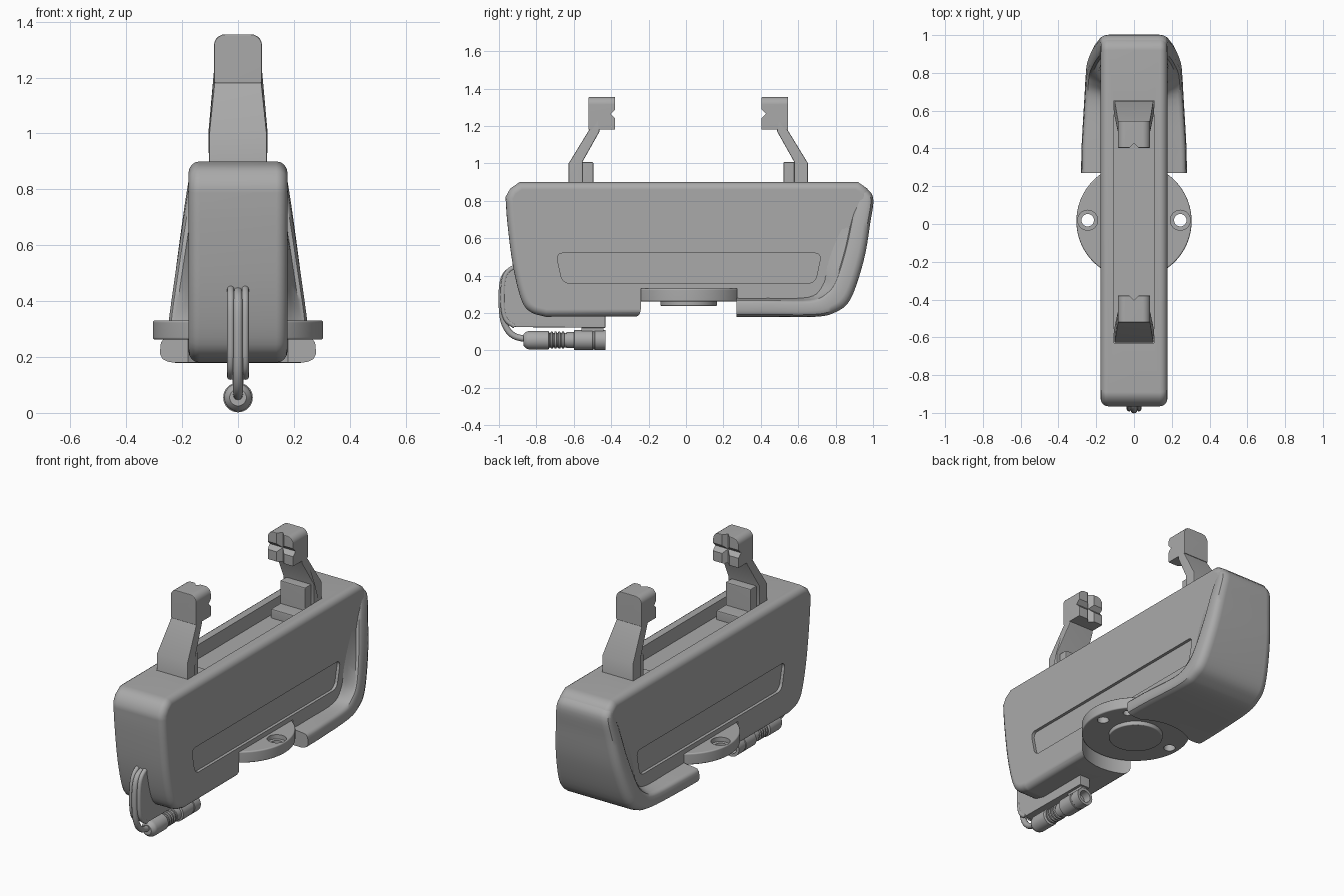
import bpy, bmesh, math
from mathutils import Vector, Matrix

old = bpy.data.objects.get("Cube")
if old:
    bpy.data.objects.remove(old, do_unlink=True)

grey = bpy.data.materials.new("plain_grey")
grey.use_nodes = True
grey.diffuse_color = (0.4, 0.4, 0.4, 1)
grey.node_tree.nodes["Principled BSDF"].inputs["Base Color"].default_value = (0.4, 0.4, 0.4, 1)


def add(name, bm):
    bmesh.ops.recalc_face_normals(bm, faces=bm.faces)
    me = bpy.data.meshes.new(name)
    bm.to_mesh(me)
    bm.free()
    me.materials.append(grey)
    ob = bpy.data.objects.new(name, me)
    bpy.context.collection.objects.link(ob)
    return ob


def prism(name, pts, x0, x1, corner=0.0):
    """Side outline (y, z) extruded along x, with optional rounded corners."""
    bm = bmesh.new()
    a = [bm.verts.new((x0, y, z)) for y, z in pts]
    b = [bm.verts.new((x1, y, z)) for y, z in pts]
    bm.faces.new(a)
    bm.faces.new(b[::-1])
    n = len(pts)
    for i in range(n):
        bm.faces.new((a[i], b[i], b[(i + 1) % n], a[(i + 1) % n]))
    if corner:
        bmesh.ops.bevel(bm, geom=[bm.edges.get((p, q)) for p, q in zip(a, b)],
                        offset=corner, segments=5, profile=0.5, affect='EDGES')
    return add(name, bm)


def box(name, x, y, z):
    return prism(name, [(y[0], z[0]), (y[1], z[0]), (y[1], z[1]), (y[0], z[1])], *x)


def cylinder(name, r, z0, z1, x=0, y=0, seg=64):
    bm = bmesh.new()
    bmesh.ops.create_cone(bm, cap_ends=True, segments=seg, radius1=r, radius2=r, depth=z1 - z0,
                          matrix=Matrix.Translation((x, y, (z0 + z1) / 2)))
    return add(name, bm)


def finish(ob, bevel=0.0, cutters=(), seg=3):
    """Round the hard edges, subtract cutters, then shade."""
    bpy.ops.object.select_all(action='DESELECT')
    bpy.context.view_layer.objects.active = ob
    ob.select_set(True)
    mods = []
    if bevel:
        m = ob.modifiers.new("round", 'BEVEL')
        m.width, m.segments, m.limit_method, m.angle_limit = bevel, seg, 'ANGLE', math.radians(50)
        mods.append(m.name)
    for c in cutters:
        m = ob.modifiers.new("cut", 'BOOLEAN')
        m.object, m.solver, m.operation = c, 'EXACT', 'DIFFERENCE'
        mods.append(m.name)
    for m in mods:
        bpy.ops.object.modifier_apply(modifier=m)
    bpy.ops.object.shade_smooth_by_angle(angle=math.radians(35))
    ob.modifiers.new("even_shading", 'WEIGHTED_NORMAL').keep_sharp = True
    return ob


def drop(*obs):
    for o in obs:
        bpy.data.objects.remove(o, do_unlink=True)


def spline(rows, steps=5):
    """Smooth interpolation through rows of numbers."""
    v = [Vector(r) for r in rows]
    v = [2 * v[0] - v[1]] + v + [2 * v[-1] - v[-2]]
    out = []
    for a, b, c, d in zip(v, v[1:], v[2:], v[3:]):
        for k in range(steps):
            t = k / steps
            out.append(0.5 * (2 * b + (c - a) * t + (2 * a - 5 * b + 4 * c - d) * t * t
                              + (3 * b - a - 3 * c + d) * t ** 3))
    return out + [v[-2]]


def tube(name, pts, r):
    cu = bpy.data.curves.new(name, 'CURVE')
    cu.dimensions, cu.bevel_depth, cu.bevel_resolution, cu.use_fill_caps = '3D', r, 4, True
    path = spline(pts)
    sp = cu.splines.new('POLY')
    sp.points.add(len(path) - 1)
    for p, c in zip(sp.points, path):
        p.co = (*c, 1)
    cu.materials.append(grey)
    ob = bpy.data.objects.new(name, cu)
    bpy.context.collection.objects.link(ob)


# Main body: rounded slab with disc notch, top channel and side recesses
front = spline([(-0.965, 0.82), (-0.955, 0.68), (-0.925, 0.45), (-0.88, 0.27), (-0.83, 0.205), (-0.75, 0.18)], 4)
back = spline([(0.70, 0.185), (0.80, 0.21), (0.87, 0.28), (0.94, 0.5), (0.975, 0.68), (0.99, 0.82)], 4)
outline = [(-0.89, 0.9), (-0.94, 0.865)] + [tuple(p) for p in front + back] + [(0.97, 0.865), (0.92, 0.9)]
body = prism("main_body", outline, -0.177, 0.177)
notch = cylinder("notch_cutter", 0.312, 0.0, 0.332, y=0.015)
channel = box("channel_cutter", (-0.105, 0.105), (-0.63, 0.655), (0.815, 1.2))
slots = [prism("slot_cutter", [(-0.66, 0.36), (0.69, 0.36), (0.725, 0.52), (-0.695, 0.52)],
               s * 0.159, s * 0.3, 0.035) for s in (-1, 1)]
finish(body, 0.04, [notch, channel] + slots, 4)

# Flared rear skirt: rows are outer y, z, inner y, z, half width, fade length
rows = spline([(0.27, 0.18, 0.27, 0.27, 0.28, 0.15), (0.42, 0.18, 0.42, 0.27, 0.277, 0.15),
               (0.69, 0.18, 0.66, 0.27, 0.262, 0.25), (0.80, 0.205, 0.75, 0.31, 0.256, 0.6),
               (0.88, 0.275, 0.80, 0.38, 0.248, 1.0), (0.95, 0.48, 0.85, 0.54, 0.224, 1.2),
               (0.985, 0.68, 0.885, 0.70, 0.199, 1.2), (1.0, 0.82, 0.91, 0.80, 0.18, 1.0),
               (0.94, 0.885, 0.90, 0.82, 0.17, 0.8)])
bm = bmesh.new()
rings = []
for py, pz, qy, qz, w, k in rows:
    half = [(0, w - 0.05), (0.04, w - 0.028), (0.14, w - 0.01), (0.35, w), (0.8, w - 0.004),
            (0.95, w - 0.015), (1, w - 0.03), (1 + 0.35 * k, 0.165 + 0.25 * (w - 0.165)), (1 + k, 0.16)]
    sec = [(f, -x) for f, x in half[::-1]] + half
    rings.append([bm.verts.new((x, py + f * (qy - py), pz + f * (qz - pz))) for f, x in sec])
for a, b in zip(rings, rings[1:]):
    for i in range(len(a)):
        j = (i + 1) % len(a)
        bm.faces.new((a[i], a[j], b[j], b[i]))
bm.faces.new(rings[0])
bm.faces.new(rings[-1][::-1])
skirt = add("rear_skirt", bm)
finish(skirt, 0, [notch])
drop(notch, channel, *slots)

# Mounting disc with counterbored screw holes and centre boss
holes = []
for s in (-1, 1):
    holes += [cylinder("hole_cutter", 0.033, 0.2, 0.4, s * 0.245, 0.02, 32),
              cylinder("bore_cutter", 0.053, 0.305, 0.4, s * 0.245, 0.02, 32)]
holes.append(cylinder("pin_cutter", 0.025, 0.2, 0.29, 0.19, 0.17, 24))
disc = cylinder("mounting_disc", 0.305, 0.262, 0.331, y=0.015, seg=96)
finish(disc, 0.008, holes)
drop(*holes)
finish(cylinder("disc_boss", 0.152, 0.238, 0.27, y=0.015), 0.006)

# Pair of clamp arms, mirrored front to back
for label, s in (("front", -1), ("rear", 1)):
    def Y(d):
        return 0.0125 + s * d
    arm = prism(label + "_arm", [(Y(d), z) for d, z in
                [(0.64, 0.82), (0.64, 1.0), (0.53, 1.18), (0.53, 1.24), (0.475, 1.24),
                 (0.475, 1.17), (0.565, 1.01), (0.565, 0.82)]], -0.104, 0.104)
    for v in arm.data.vertices:
        if v.co.z > 1.1:
            v.co.x *= 0.82
    finish(arm, 0.006, seg=2)
    # gripping head with rounded top and crossed V grooves
    bm = bmesh.new()
    bmesh.ops.create_cube(bm, size=1, matrix=Matrix.Translation((0, Y(0.4625), 1.2675))
                          @ Matrix.Diagonal((0.172, 0.143, 0.175, 1)))
    top = [e for e in bm.edges if all(v.co.z > 1.3 for v in e.verts)
           and abs(e.verts[0].co.y - e.verts[1].co.y) > 0.1]
    bmesh.ops.bevel(bm, geom=top, offset=0.04, segments=5, profile=0.5, affect='EDGES')
    head = add(label + "_grip_head", bm)
    g, e = Y(0.391), 0.024
    cut_h = prism("groove_cutter", [(g - e, 1.265), (g, 1.265 - e), (g + e, 1.265), (g, 1.265 + e)], -0.2, 0.2)
    cut_v = box("groove_cutter", (-0.017, 0.017), (-0.017, 0.017), (1.0, 1.5))
    cut_v.rotation_euler.z = math.pi / 4
    cut_v.location.y = g
    bpy.context.view_layer.update()
    finish(head, 0.005, [cut_h, cut_v], 2)
    drop(cut_h, cut_v)
    # stop block and stepped foot inside the channel
    finish(box(label + "_stop_block", (-0.085, 0.085), sorted((Y(0.57), Y(0.508))), (0.81, 1.008)), 0.008, seg=2)
    finish(box(label + "_block_foot", (-0.085, 0.085), sorted((Y(0.52), Y(0.42))), (0.81, 0.87)), 0.008, seg=2)

# Cable bracket below the front end, with rounded rails and the cable between
edge = [(-0.90, 0.45), (-0.955, 0.42), (-0.98, 0.36), (-0.983, 0.23), (-0.965, 0.16), (-0.92, 0.125)]
plate = prism("cable_bracket", edge + [(-0.43, 0.12), (-0.43, 0.2), (-0.85, 0.25)], -0.036, 0.036)
finish(plate, 0.006, seg=2)
for label, x in (("right", -0.026), ("left", 0.026)):
    tube(label + "_bracket_rail", [(x, y + 0.005, z + 0.004) for y, z in edge], 0.013)
tube("cable", [(0, -0.90, 0.44), (0, -0.96, 0.41), (0, -0.983, 0.34), (0, -0.983, 0.21), (0, -0.965, 0.13),
               (0, -0.92, 0.078), (0, -0.84, 0.058)], 0.017)
finish(box("connector_clip", (-0.02, 0.02), (-0.56, -0.44), (0.09, 0.13)), 0.004, seg=2)

# Turned cable connector with ridges, collar and open socket
prof = [(-0.87, 0.0), (-0.87, 0.03), (-0.855, 0.044), (-0.84, 0.05), (-0.735, 0.05), (-0.73, 0.038)]
for i in range(4):
    y = -0.725 + i * 0.02
    prof += [(y, 0.038), (y + 0.003, 0.045), (y + 0.012, 0.045), (y + 0.015, 0.038)]
prof += [(-0.64, 0.038), (-0.638, 0.043), (-0.6, 0.043), (-0.597, 0.053), (-0.5, 0.053), (-0.497, 0.05),
         (-0.49, 0.05), (-0.487, 0.053), (-0.43, 0.053), (-0.43, 0.036), (-0.48, 0.036), (-0.48, 0.0)]
bm = bmesh.new()
vs = [bm.verts.new((r, y, 0.055)) for y, r in prof]
es = [bm.edges.new(p) for p in zip(vs, vs[1:])]
bmesh.ops.spin(bm, geom=vs + es, cent=(0, 0, 0.055), axis=(0, 1, 0), angle=math.tau, steps=32)
bmesh.ops.remove_doubles(bm, verts=bm.verts, dist=0.0002)
finish(add("cable_connector", bm))
